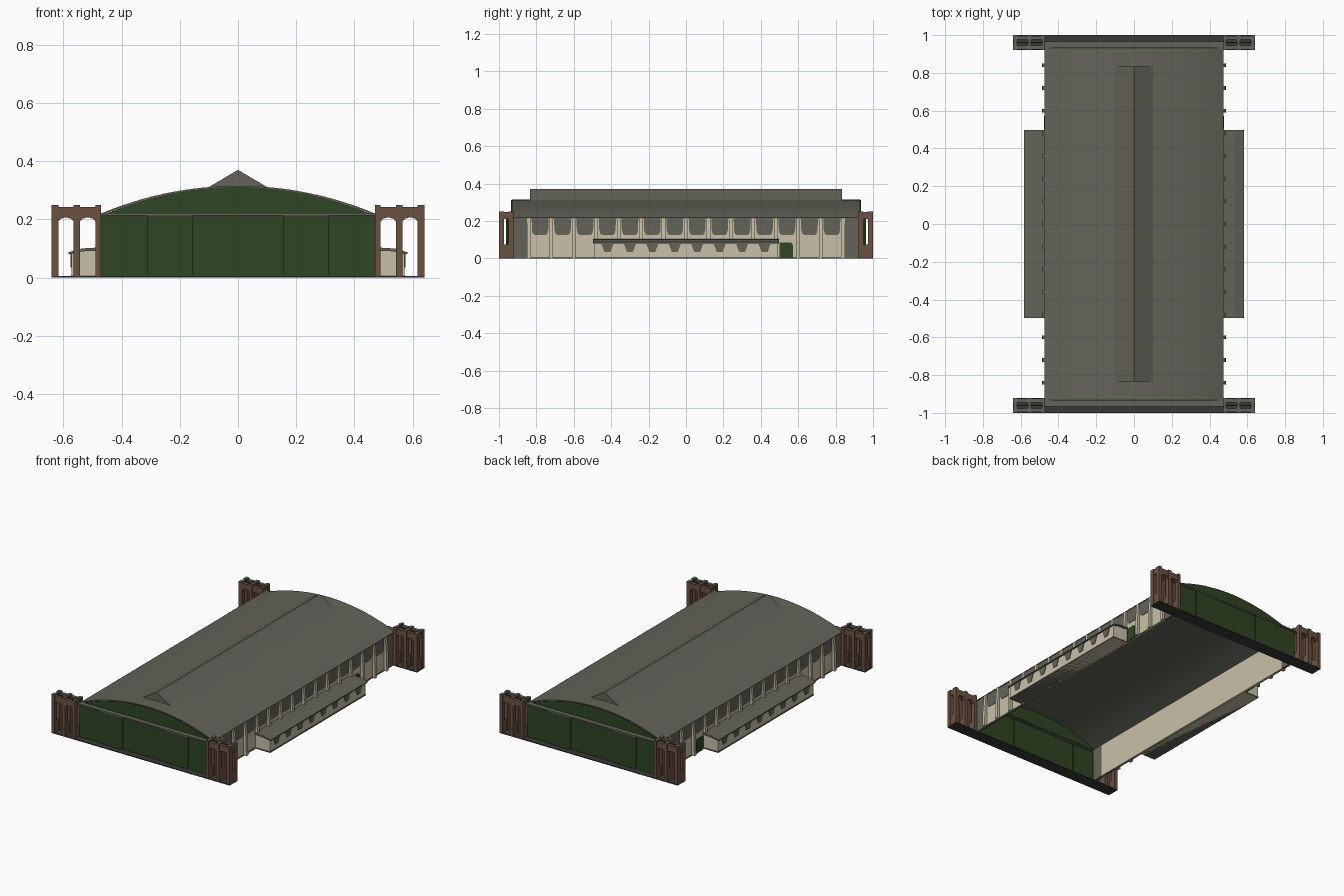
import bpy, bmesh, math
from mathutils import Vector

if "Cube" in bpy.data.objects:
    bpy.data.objects.remove(bpy.data.objects["Cube"])


def material(name, rgb):
    m = bpy.data.materials.new(name)
    m.diffuse_color = (*rgb, 1)
    m.use_nodes = True
    m.node_tree.nodes["Principled BSDF"].inputs["Base Color"].default_value = m.diffuse_color
    return m


GREY = material("roof grey", (0.125, 0.125, 0.103))
GREEN = material("door green", (0.028, 0.058, 0.017))
CREAM = material("wall cream", (0.58, 0.53, 0.39))
BROWN = material("rusty brown", (0.15, 0.083, 0.055))
DARK = material("dark rail", (0.04, 0.04, 0.042))


def finish(name, bm, mats):
    bmesh.ops.recalc_face_normals(bm, faces=bm.faces)
    me = bpy.data.meshes.new(name)
    bm.to_mesh(me)
    bm.free()
    for m in mats:
        me.materials.append(m)
    ob = bpy.data.objects.new(name, me)
    bpy.context.collection.objects.link(ob)
    return ob


def prism(bm, profile, axis, a, b):
    """Extrude a 2D profile along x (profile y,z) or y (profile x,z)."""
    def pt(p, t):
        return Vector((t, p[0], p[1])) if axis == 'x' else Vector((p[0], t, p[1]))
    lo = [bm.verts.new(pt(p, a)) for p in profile]
    hi = [bm.verts.new(pt(p, b)) for p in profile]
    bm.faces.new(lo)
    bm.faces.new(hi)
    n = len(profile)
    for i in range(n):
        j = (i + 1) % n
        bm.faces.new((lo[i], lo[j], hi[j], hi[i]))


def box(bm, x0, x1, y0, y1, z0, z1):
    prism(bm, [(x0, z0), (x1, z0), (x1, z1), (x0, z1)], 'y', y0, y1)


def mirror(ob, x=True, y=False):
    md = ob.modifiers.new("mirror", 'MIRROR')
    md.use_axis = (x, y, False)
    md.use_clip = False
    md.use_mirror_merge = False
    return ob


# curved roof shell
def arc(half, z0, z1, n=24):
    h = z1 - z0
    r = (half * half + h * h) / (2 * h)
    a = math.asin(half / r)
    return [(r * math.sin(-a + 2 * a * i / n), z1 - r + r * math.cos(-a + 2 * a * i / n))
            for i in range(n + 1)]


bm = bmesh.new()
outer, inner = arc(0.475, 0.218, 0.315), arc(0.475, 0.212, 0.308)
prism(bm, outer + inner[::-1], 'y', -0.93, 0.93)
roof = finish("curved_roof", bm, [GREY])
for o in bpy.context.selected_objects:
    o.select_set(False)
roof.select_set(True)
bpy.context.view_layer.objects.active = roof
bpy.ops.object.shade_smooth_by_angle(angle=math.radians(30))

# ridge skylight
bm = bmesh.new()
prism(bm, [(-0.11, 0.305), (0.11, 0.305), (0, 0.37)], 'y', -0.835, 0.835)
finish("ridge_cap", bm, [GREY])

# green gables above the doors
bm = bmesh.new()
prism(bm, arc(0.468, 0.213, 0.311), 'y', -0.935, -0.92)
mirror(finish("gable", bm, [GREEN]), False, True)

# door lintel
bm = bmesh.new()
box(bm, -0.475, 0.475, -0.965, -0.92, 0.213, 0.222)
mirror(finish("door_lintel", bm, [GREY]), False, True)

# sliding door leaves, slightly staggered
bm = bmesh.new()
w = 0.94 / 6
for i in range(6):
    y = -0.962 + 0.008 * abs(2.5 - i) // 1 * 0.008 + 0.006 * (i in (0, 2, 3, 5))
    box(bm, -0.47 + i * w, -0.47 + (i + 1) * w, y, y + 0.01, 0.004, 0.214)
mirror(finish("sliding_doors", bm, [GREEN]), False, True)

# ground rails for the doors
bm = bmesh.new()
box(bm, -0.64, 0.64, -1.0, -0.92, 0, 0.005)
mirror(finish("ground_rail", bm, [DARK]), False, True)

# side walls
bm = bmesh.new()
box(bm, 0.455, 0.468, -0.85, 0.85, 0, 0.216)
mirror(finish("side_wall", bm, [CREAM]))
bm = bmesh.new()
box(bm, 0.455, 0.47, -0.93, -0.85, 0, 0.218)
mirror(finish("end_wall_section", bm, [GREY]), True, True)
bm = bmesh.new()
box(bm, 0.455, 0.471, -0.85, 0.85, 0, 0.007)
mirror(finish("wall_plinth", bm, [GREY]))

# wall windows with rounded lower corners
bm = bmesh.new()
for i in range(14):
    c = -0.78 + 0.12 * i
    prof = [(-.045, .215), (-.044, .155), (-.038, .132), (-.028, .125)]
    prof += [(-u, v) for u, v in prof[::-1]]
    prism(bm, [(c + u, v) for u, v in prof], 'x', 0.464, 0.471)
mirror(finish("wall_windows", bm, [GREY]))

# tapering buttresses
bm = bmesh.new()
for i in range(15):
    c = -0.84 + 0.12 * i
    prism(bm, [(0.465, 0), (0.487, 0), (0.485, 0.1), (0.476, 0.214), (0.465, 0.214)],
          'y', c - 0.01, c + 0.01)
mirror(finish("buttresses", bm, [CREAM]))

# low side annex with its roof
bm = bmesh.new()
prism(bm, [(0.468, 0), (0.572, 0), (0.572, 0.083), (0.54, 0.092), (0.468, 0.096)],
      'y', -0.488, 0.488)
mirror(finish("annex_walls", bm, [CREAM]))
bm = bmesh.new()
prism(bm, [(0.468, 0.093), (0.535, 0.09), (0.582, 0.08), (0.582, 0.087),
           (0.535, 0.1), (0.468, 0.104)], 'y', -0.498, 0.498)
mirror(finish("annex_roof", bm, [GREY]))
bm = bmesh.new()
for i in range(8):
    c = -0.42 + 0.12 * i
    prism(bm, [(c - .034, .083), (c - .016, .034), (c + .016, .034), (c + .034, .083)],
          'x', 0.57, 0.575)
mirror(finish("annex_windows", bm, [GREY]))
bm = bmesh.new()
box(bm, 0.47, 0.575, -0.491, 0.491, 0, 0.007)
mirror(finish("annex_plinth", bm, [GREY]))

# green side door beside the annex
bm = bmesh.new()
prism(bm, [(0.5, 0), (0.572, 0), (0.572, 0.07), (0.562, 0.086), (0.5, 0.086)],
      'x', 0.468, 0.476)
mirror(finish("side_door", bm, [GREEN]))

# door towers: two portal frames tied by cross panels
bm = bmesh.new()
posts = [(0.47, 0.49), (0.543, 0.565), (0.617, 0.64)]
rows = [(-1.0, -0.972), (-0.948, -0.92)]
for y0, y1 in rows:
    for x0, x1 in posts:
        box(bm, x0, x1, y0, y1, 0.004, 0.25)
    for (_, a), (b, _) in zip(posts, posts[1:]):
        prism(bm, [(a, 0.243), (a, 0.193), (a + 0.008, 0.202), (a + 0.02, 0.206),
                   (b - 0.02, 0.206), (b - 0.008, 0.202), (b, 0.193), (b, 0.243)],
              'y', y0 + 0.004, y1 - 0.004)
for x0, x1 in posts:
    box(bm, x0 + 0.003, x1 - 0.003, -0.974, -0.946, 0.004, 0.075)
    box(bm, x0 + 0.003, x1 - 0.003, -0.974, -0.946, 0.21, 0.247)
bmesh.ops.recalc_face_normals(bm, faces=bm.faces)
bm.normal_update()
for f in bm.faces:
    f.material_index = 1 if f.normal.z > 0.9 and f.calc_center_median().z > 0.2 else 0
mirror(finish("door_tower", bm, [BROWN, GREY]), True, True)

# green guide bar along the tower tops
bm = bmesh.new()
box(bm, 0.49, 0.62, -0.963, -0.957, 0.225, 0.238)
mirror(finish("tower_guide_bar", bm, [GREEN]), True, True)
